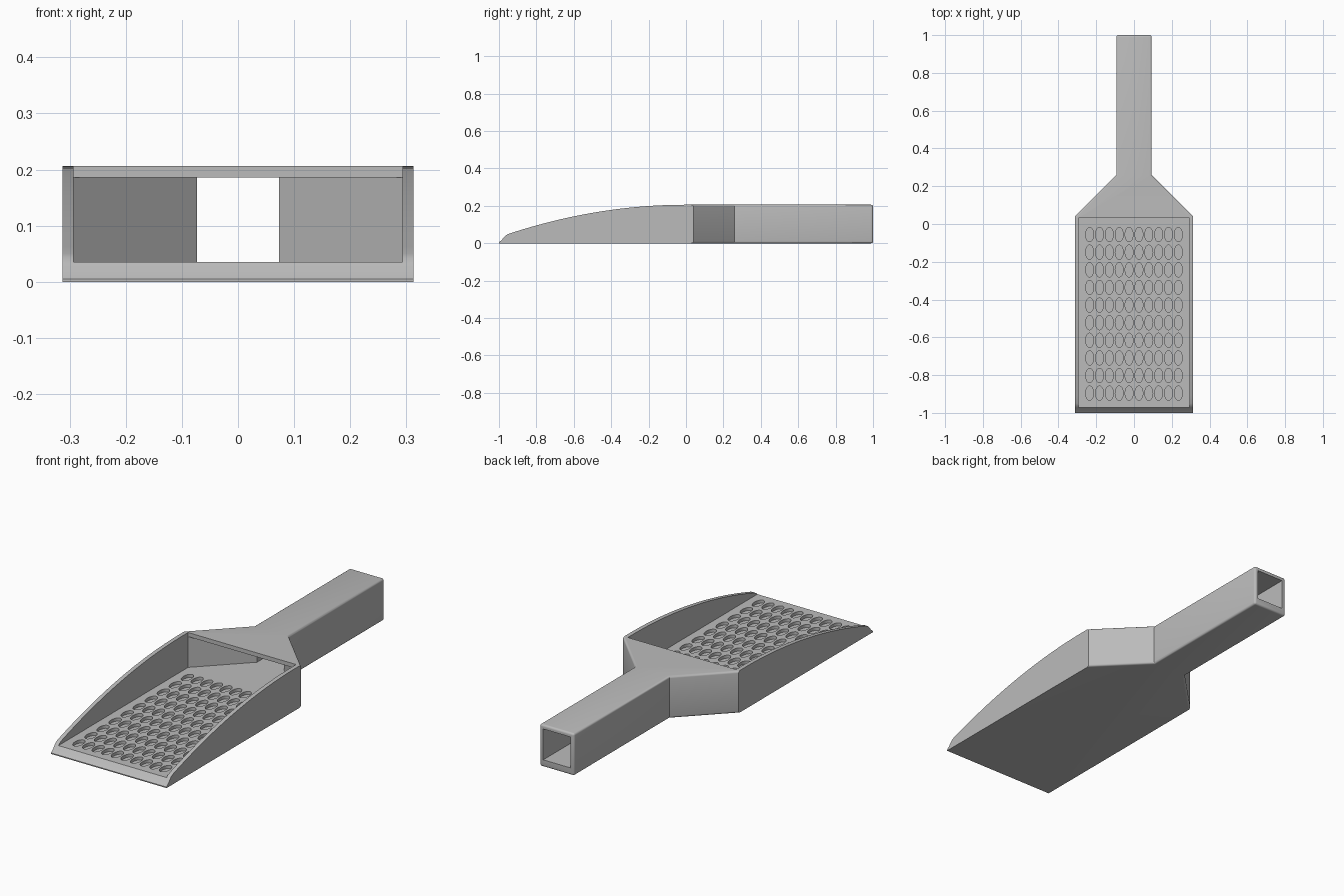
import bpy, bmesh, math
from mathutils import Vector

cube = bpy.data.objects.get("Cube")
if cube:
    bpy.data.objects.remove(cube, do_unlink=True)

HALF, GRIP, WALL = 0.313, 0.0935, 0.02      # scoop half width, handle half width, wall
HEIGHT, FLOOR, BACK, NECK = 0.206, 0.035, 0.04, 0.26

grey = bpy.data.materials.new("plain grey")
grey.use_nodes = True
colour = (0.5, 0.5, 0.5, 1)
grey.diffuse_color = colour
grey.node_tree.nodes["Principled BSDF"].inputs["Base Color"].default_value = colour


def prism(bm, points, push):
    """Extrude a flat closed outline along a vector."""
    face = bm.faces.new([bm.verts.new(p) for p in points])
    new = bmesh.ops.extrude_face_region(bm, geom=[face])["geom"]
    verts = [v for v in new if isinstance(v, bmesh.types.BMVert)]
    bmesh.ops.translate(bm, verts=verts, vec=Vector(push))


def finish(bm, name):
    bmesh.ops.recalc_face_normals(bm, faces=bm.faces)
    mesh = bpy.data.meshes.new(name)
    bm.to_mesh(mesh)
    bm.free()
    mesh.materials.append(grey)
    obj = bpy.data.objects.new(name, mesh)
    bpy.context.collection.objects.link(obj)
    return obj


def mirrored(side, z):
    """Close a right-hand outline with its mirror image."""
    return [(x, y, z) for x, y in side] + [(-x, y, z) for x, y in reversed(side)]


def apply_boolean(target, cutter, operation):
    cutter.hide_render = True
    mod = target.modifiers.new("cut", 'BOOLEAN')
    mod.operation, mod.solver, mod.object = operation, 'EXACT', cutter
    bpy.context.view_layer.objects.active = target
    bpy.ops.object.modifier_apply(modifier=mod.name)
    bpy.data.objects.remove(cutter, do_unlink=True)


# Solid scoop with tapered neck and handle, edges behind the tray rounded
bm = bmesh.new()
outer = [(HALF, -1), (HALF, BACK), (GRIP, NECK), (GRIP, 1)]
prism(bm, mirrored(outer, 0), (0, 0, HEIGHT))
soft = []
for e in bm.edges:
    a, b = (v.co for v in e.verts)
    flat = abs(a.z - b.z) < 0.001
    if min(a.y, b.y) > BACK - 0.01 and (flat or min(a.y, b.y) > 0.9):
        soft.append(e)
bmesh.ops.bevel(bm, geom=soft, offset=0.01, segments=4, profile=0.5, affect='EDGES')
scoop = finish(bm, "scoop")

# Side profile: sharp front lip, then side walls rising in a parabola
bm = bmesh.new()
side = [(-1, -0.1), (-1, 0.005), (-0.985, 0.018), (-0.972, 0.034), (-0.963, 0.043)]
for i in range(25):
    y = -0.95 + 0.95 * i / 24
    side.append((y, HEIGHT - 0.173 * y * y))
side += [(0.02, HEIGHT + 0.1), (1.1, HEIGHT + 0.1), (1.1, -0.1)]
prism(bm, [(-0.5, y, z) for y, z in side], (1, 0, 0))
apply_boolean(scoop, finish(bm, "side_profile"), 'INTERSECT')

# Hollow running through the tray, neck and handle
bm = bmesh.new()
shift = WALL * math.tan(math.pi / 8)
inner = [(HALF - WALL, -1.2), (HALF - WALL, BACK - shift),
         (GRIP - WALL, NECK - shift), (GRIP - WALL, 1.2)]
prism(bm, mirrored(inner, FLOOR), (0, 0, HEIGHT - WALL - FLOOR))
apply_boolean(scoop, finish(bm, "hollow"), 'DIFFERENCE')

# Open top of the tray
bm = bmesh.new()
tray = [(HALF - WALL, -1.2), (HALF - WALL, BACK - shift)]
prism(bm, mirrored(tray, 0.1), (0, 0, 0.4))
apply_boolean(scoop, finish(bm, "tray_opening"), 'DIFFERENCE')

# Grid of shallow oval dimples in the floor
bm = bmesh.new()
for row in range(10):
    for col in range(10):
        cx, cy = 0.0522 * (col - 4.5), -0.056 - 0.0933 * row
        oval = [(cx + 0.021 * math.cos(t), cy + 0.038 * math.sin(t), FLOOR - 0.015)
                for t in (math.tau * k / 28 for k in range(28))]
        prism(bm, oval, (0, 0, 0.05))
apply_boolean(scoop, finish(bm, "dimples"), 'DIFFERENCE')

bpy.ops.object.select_all(action='DESELECT')
scoop.select_set(True)
bpy.context.view_layer.objects.active = scoop
bpy.ops.object.shade_smooth_by_angle(angle=math.radians(30))
